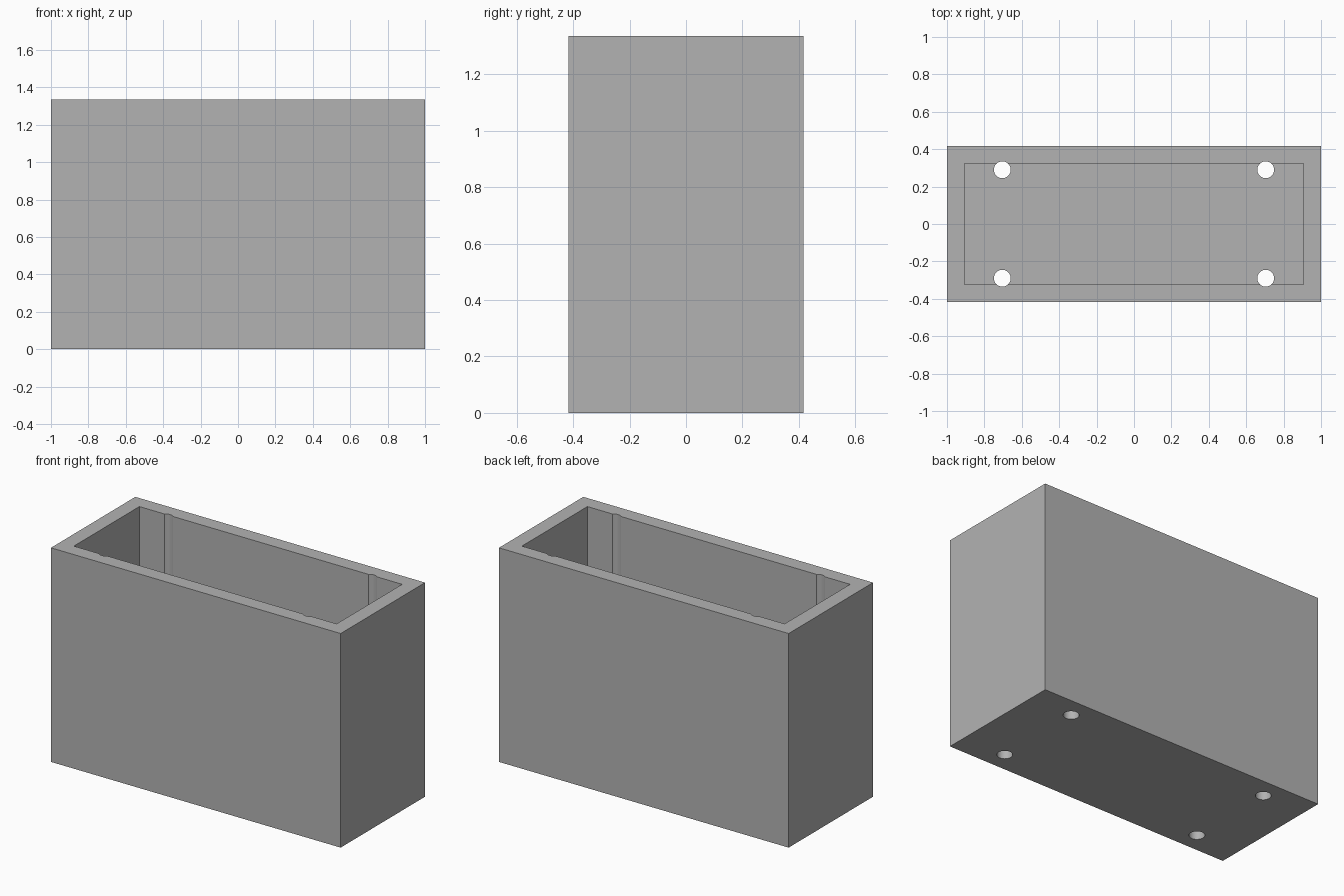
import bpy
import bmesh
from mathutils import Matrix

old = bpy.data.objects.get("Cube")
if old:
    bpy.data.objects.remove(old, do_unlink=True)

WIDTH, DEPTH, HEIGHT = 2.0, 0.832, 1.336
WALL = 0.093
HOLE_X, HOLE_Y, HOLE_RADIUS = 0.704, 0.29, 0.045

grey = bpy.data.materials.new("plain grey")
grey.use_nodes = True
colour = (0.45, 0.45, 0.45, 1)
grey.diffuse_color = colour
grey.node_tree.nodes["Principled BSDF"].inputs["Base Color"].default_value = colour


def make_object(name, bm):
    mesh = bpy.data.meshes.new(name)
    bm.to_mesh(mesh)
    bm.free()
    mesh.materials.append(grey)
    obj = bpy.data.objects.new(name, mesh)
    bpy.context.collection.objects.link(obj)
    return obj


def box(name, size, bottom):
    bm = bmesh.new()
    place = Matrix.Translation((0, 0, bottom + size[2] / 2))
    bmesh.ops.create_cube(bm, size=1, matrix=place @ Matrix.Diagonal((*size, 1)))
    return make_object(name, bm)


def cut(target, cutter):
    cutter.hide_render = True
    mod = target.modifiers.new(cutter.name, "BOOLEAN")
    mod.operation = "DIFFERENCE"
    mod.solver = "EXACT"
    mod.object = cutter


# Open-topped box: solid block minus the cavity
body = box("open_box", (WIDTH, DEPTH, HEIGHT), 0)
cavity = box("cavity_cutter", (WIDTH - 2 * WALL, DEPTH - 2 * WALL, HEIGHT), WALL)
cut(body, cavity)

# Four vertical bores: holes in the floor and shallow grooves up the long walls
bm = bmesh.new()
for sx in (-1, 1):
    for sy in (-1, 1):
        bmesh.ops.create_cone(
            bm, cap_ends=True, segments=48, radius1=HOLE_RADIUS, radius2=HOLE_RADIUS,
            depth=HEIGHT * 2,
            matrix=Matrix.Translation((sx * HOLE_X, sy * HOLE_Y, HEIGHT / 2)))
bores = make_object("bore_cutter", bm)
cut(body, bores)

# Apply the cuts, remove the helpers and smooth the bores
bpy.context.view_layer.objects.active = body
body.select_set(True)
for name in [m.name for m in body.modifiers]:
    bpy.ops.object.modifier_apply(modifier=name)
for helper in (cavity, bores):
    bpy.data.objects.remove(helper, do_unlink=True)
bpy.ops.object.select_all(action="DESELECT")
body.select_set(True)
bpy.ops.object.shade_smooth_by_angle()
